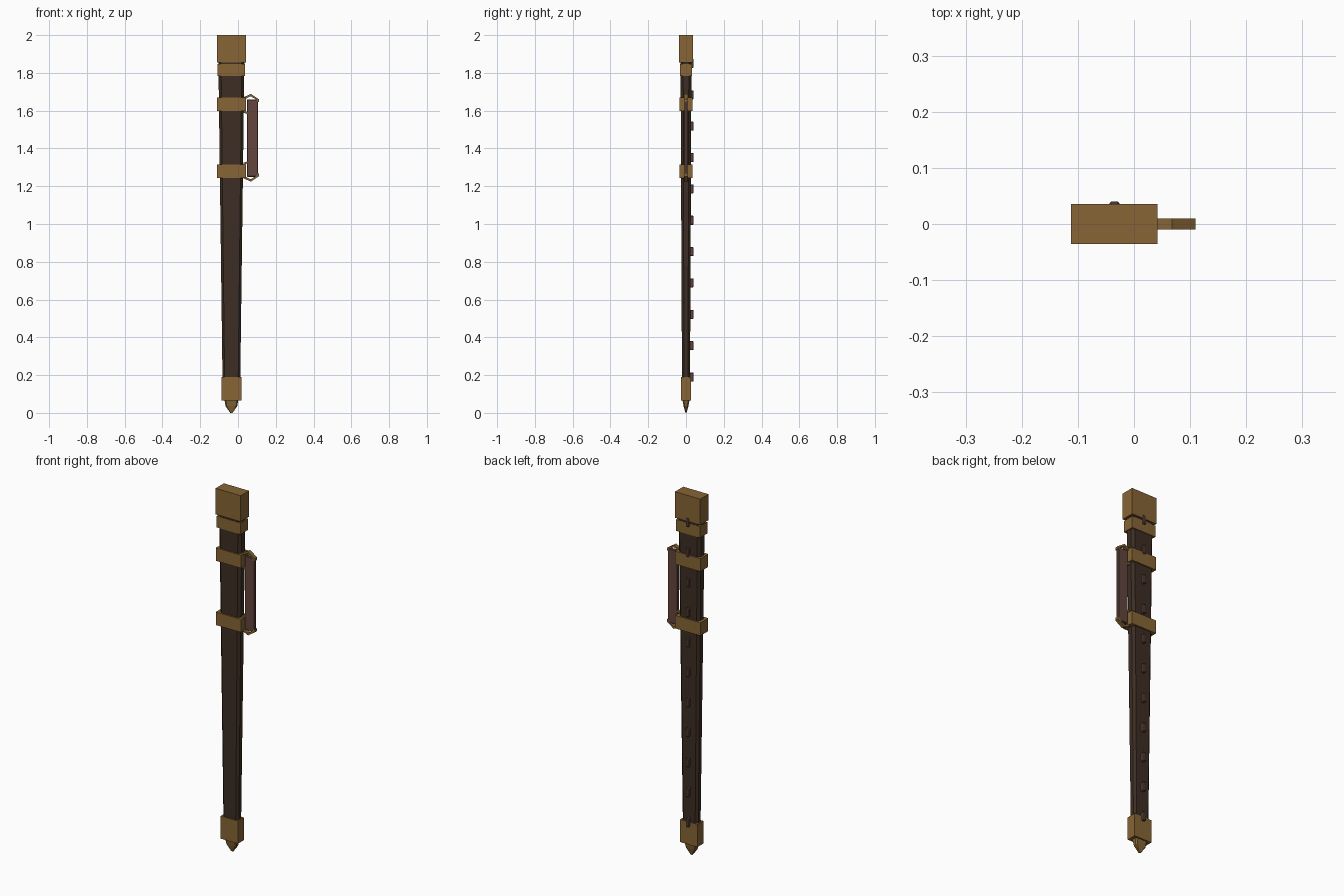
import bpy, bmesh, math
from mathutils import Vector

if "Cube" in bpy.data.objects:
    bpy.data.objects.remove(bpy.data.objects["Cube"])

CX = -0.035  # centre line of the sheath


def material(name, rgb):
    m = bpy.data.materials.new(name)
    m.diffuse_color = (*rgb, 1)
    m.use_nodes = True
    m.node_tree.nodes["Principled BSDF"].inputs["Base Color"].default_value = m.diffuse_color
    return m


BRASS = material("aged brass", (0.24, 0.13, 0.036))
LEATHER = material("dark leather", (0.045, 0.027, 0.017))
GRIP = material("red brown leather", (0.125, 0.06, 0.047))


def loft(name, mat, sections):
    """Sections are (z, half x, half y, chamfer) rings, capped at both ends."""
    bm = bmesh.new()
    rings = []
    for z, hx, hy, c in sections:
        if c:
            quad = [(hx, hy - c), (hx - c, hy)]
            pts = quad + [(-x, y) for x, y in reversed(quad)]
            pts += [(-x, -y) for x, y in pts]
        else:
            pts = [(hx, hy), (-hx, hy), (-hx, -hy), (hx, -hy)]
        rings.append([bm.verts.new((CX + x, y, z)) for x, y in pts])
    n = len(rings[0])
    for a, b in zip(rings, rings[1:]):
        for i in range(n):
            j = (i + 1) % n
            bm.faces.new((a[i], a[j], b[j], b[i]))
    bm.faces.new(rings[0])
    bm.faces.new(rings[-1])
    return finish(name, mat, bm)


def finish(name, mat, bm):
    bmesh.ops.recalc_face_normals(bm, faces=bm.faces)
    me = bpy.data.meshes.new(name)
    bm.to_mesh(me)
    bm.free()
    me.materials.append(mat)
    ob = bpy.data.objects.new(name, me)
    bpy.context.collection.objects.link(ob)
    return ob


def box(name, mat, x, y, z, bevel=0):
    bm = bmesh.new()
    bmesh.ops.create_cube(bm, size=1)
    for v in bm.verts:
        v.co = [lo + (c + 0.5) * (hi - lo) for c, (lo, hi) in zip(v.co, (x, y, z))]
    if bevel:
        bmesh.ops.bevel(bm, geom=bm.edges[:], offset=bevel, segments=1, affect='EDGES')
    return finish(name, mat, bm)


def extrude_xz(name, mat, pts, hy):
    """Outline in x and z, given thickness along y."""
    bm = bmesh.new()
    f = bm.faces.new([bm.verts.new((x, -hy, z)) for x, z in pts])
    new = bmesh.ops.extrude_face_region(bm, geom=[f])["geom"]
    bmesh.ops.translate(bm, vec=(0, 2 * hy, 0),
                        verts=[g for g in new if isinstance(g, bmesh.types.BMVert)])
    return finish(name, mat, bm)


# Tapered sheath body
loft("sheath_body", LEATHER, [(0.1, 0.046, 0.021, 0.011), (1.87, 0.069, 0.029, 0.014)])

# Brass throat, collar, hanger bands and end cap
for name, z0, z1, hx, hy in (("throat_block", 1.856, 2.0, 0.077, 0.036),
                             ("collar", 1.783, 1.846, 0.073, 0.032),
                             ("upper_band", 1.598, 1.67, 0.077, 0.034),
                             ("lower_band", 1.243, 1.315, 0.077, 0.034),
                             ("end_cap", 0.065, 0.19, 0.053, 0.026)):
    loft(name, BRASS, [(z0, hx, hy, 0), (z1, hx, hy, 0)])

# Pointed finial
loft("finial", BRASS, [(0.0, 0.006, 0.003, 0.001), (0.036, 0.031, 0.013, 0.006),
                       (0.066, 0.036, 0.018, 0.007)])

# Row of small loops down the back
for i in range(11):
    z = 0.19 + i * 0.166
    box(f"back_loop_{i + 1}", GRIP, (-0.044, -0.026), (0.012, 0.04), (z - 0.024, z + 0.024), 0.003)

# Side grip with mirrored brass brackets
box("side_grip", GRIP, (0.047, 0.107), (-0.009, 0.009), (1.25, 1.66), 0.003)
MID = 1.4565
for side, s in (("upper", 1), ("lower", -1)):
    arch = [(0.03, 0.215), (0.068, 0.232), (0.11, 0.204), (0.11, 0.19), (0.1, 0.19),
            (0.1, 0.2), (0.066, 0.22), (0.03, 0.2)]
    extrude_xz(f"{side}_bracket", BRASS, [(x, MID + s * z) for x, z in arch], 0.01)
    link = [(0.03, 0.145), (0.05, 0.135), (0.05, 0.125), (0.03, 0.132)]
    extrude_xz(f"{side}_bracket_link", BRASS, [(x, MID + s * z) for x, z in link], 0.008)
